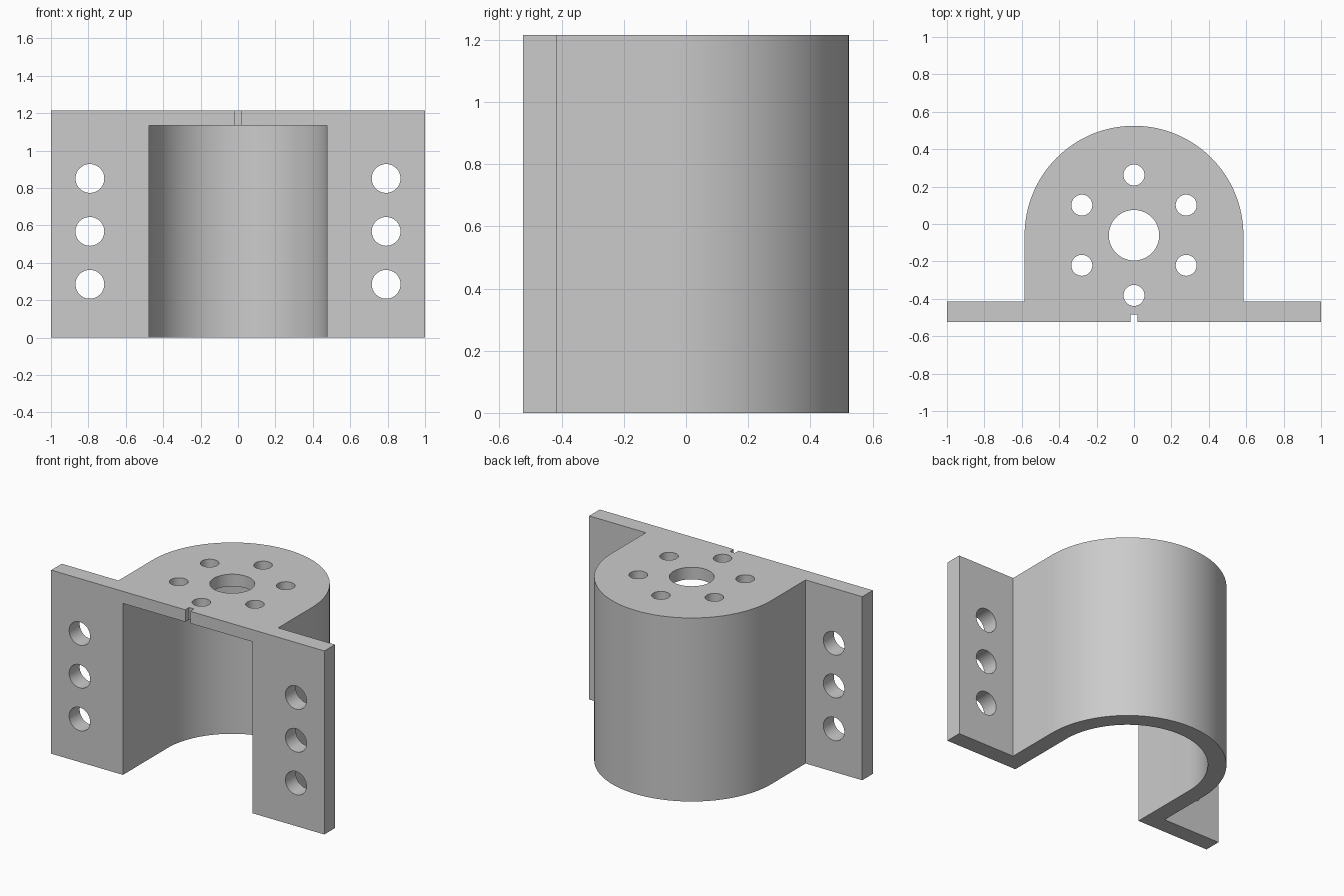
import bpy, bmesh
from math import sin, cos, pi, radians
from mathutils import Matrix, Vector

if "Cube" in bpy.data.objects:
    bpy.data.objects.remove(bpy.data.objects["Cube"])

WIDTH, HEIGHT = 2.0, 1.215
FRONT, FLANGE_BACK = -0.525, -0.415
AXIS_Y = -0.06
R_OUT, R_IN = 0.585, 0.475
ROOF_Z = 1.135

grey = bpy.data.materials.new("plain grey")
grey.use_nodes = True
grey.diffuse_color = (0.6, 0.6, 0.6, 1)
grey.node_tree.nodes["Principled BSDF"].inputs["Base Color"].default_value = (0.6, 0.6, 0.6, 1)


def arc(radius, steps=64):
    """Half circle around the motor axis, from +x over the back to -x."""
    return [(radius * cos(pi * i / steps), AXIS_Y + radius * sin(pi * i / steps))
            for i in range(steps + 1)]


def prism(name, outline, z0, z1):
    bm = bmesh.new()
    face = bm.faces.new([bm.verts.new((x, y, z0)) for x, y in outline])
    up = bmesh.ops.extrude_face_region(bm, geom=[face])["geom"]
    bmesh.ops.translate(bm, vec=(0, 0, z1 - z0),
                        verts=[v for v in up if isinstance(v, bmesh.types.BMVert)])
    bmesh.ops.recalc_face_normals(bm, faces=bm.faces)
    return finish(name, bm)


def drill(name, location, radius, depth, matrix=Matrix()):
    bm = bmesh.new()
    bmesh.ops.create_cone(bm, cap_ends=True, segments=48, radius1=radius, radius2=radius,
                          depth=depth, matrix=Matrix.Translation(Vector(location)) @ matrix)
    return finish(name, bm)


def finish(name, bm):
    mesh = bpy.data.meshes.new(name)
    bm.to_mesh(mesh)
    bm.free()
    mesh.materials.append(grey)
    obj = bpy.data.objects.new(name, mesh)
    bpy.context.collection.objects.link(obj)
    return obj


# Bracket body: two side flanges and a rounded housing
half = WIDTH / 2
bracket = prism("bracket_body",
                [(-half, FRONT), (half, FRONT), (half, FLANGE_BACK), (R_OUT, FLANGE_BACK)]
                + arc(R_OUT)
                + [(-R_OUT, FLANGE_BACK), (-half, FLANGE_BACK)], 0, HEIGHT)

# Cavity, open at the front and the bottom
cutters = [prism("cavity_cutter",
                 [(-R_IN, FRONT - 0.1), (R_IN, FRONT - 0.1)] + arc(R_IN), -0.1, ROOF_Z)]

# Notch in the front edge of the roof
n = 0.018
cutters.append(prism("notch_cutter",
                     [(-n, FRONT - 0.1), (n, FRONT - 0.1), (n, -0.485), (-n, -0.485)],
                     ROOF_Z - 0.05, HEIGHT + 0.1))

# Shaft hole and ring of six screw holes in the roof
cutters.append(drill("shaft_hole_cutter", (0, AXIS_Y, HEIGHT), 0.135, 0.4))
for i in range(6):
    a = radians(90 + 60 * i)
    cutters.append(drill("screw_hole_cutter",
                         (0.322 * cos(a), AXIS_Y + 0.322 * sin(a), HEIGHT), 0.056, 0.4))

# Mounting holes through the flanges
sideways = Matrix.Rotation(pi / 2, 4, 'X')
for side in (-1, 1):
    for z in (0.285, 0.568, 0.851):
        cutters.append(drill("mount_hole_cutter", (side * 0.792, FRONT, z), 0.077, 0.4, sideways))

# Cut everything, then drop the cutters
for cutter in cutters:
    cutter.hide_render = True
    mod = bracket.modifiers.new(cutter.name, 'BOOLEAN')
    mod.operation, mod.solver, mod.object = 'DIFFERENCE', 'EXACT', cutter
bpy.context.view_layer.update()
cut = bpy.data.meshes.new_from_object(bracket.evaluated_get(bpy.context.evaluated_depsgraph_get()))
bracket.modifiers.clear()
bracket.data = cut
for cutter in cutters:
    bpy.data.objects.remove(cutter)

bpy.ops.object.select_all(action='DESELECT')
bracket.select_set(True)
bpy.context.view_layer.objects.active = bracket
bpy.ops.object.shade_smooth_by_angle(angle=radians(30))
